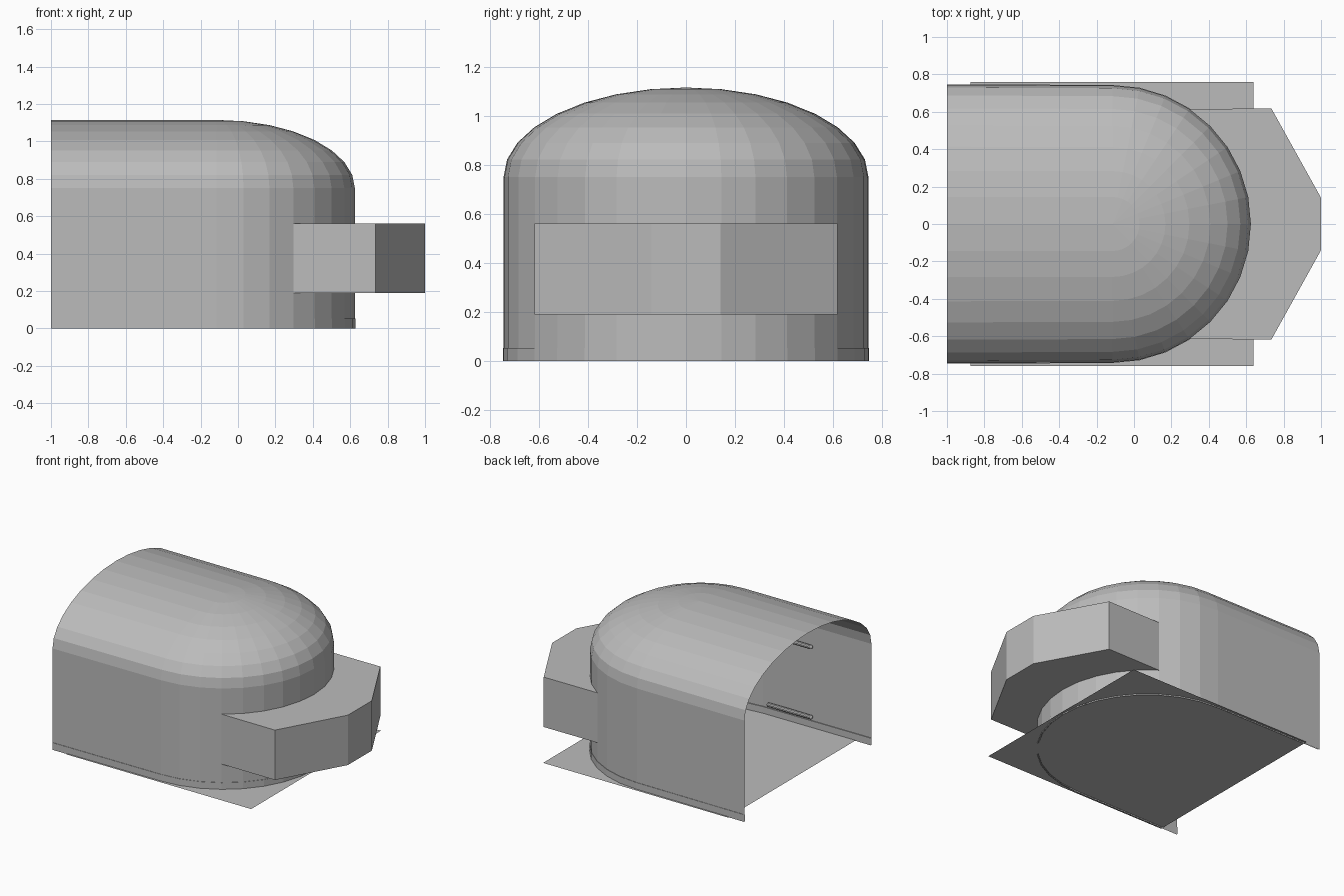
import bpy, bmesh, math

if "Cube" in bpy.data.objects:
    bpy.data.objects.remove(bpy.data.objects["Cube"])

grey = bpy.data.materials.new("plain grey")
grey.diffuse_color = (0.5, 0.5, 0.5, 1)
grey.use_nodes = True
grey.node_tree.nodes["Principled BSDF"].inputs["Base Color"].default_value = grey.diffuse_color

R, CX, WALL, RISE = 0.74, -0.115, 0.75, 0.365   # dome radius, centre, wall height, roof rise
STEP = math.radians(11.25)


def finish(name, bm):
    bmesh.ops.remove_doubles(bm, verts=bm.verts, dist=1e-5)
    bmesh.ops.recalc_face_normals(bm, faces=bm.faces)
    me = bpy.data.meshes.new(name)
    bm.to_mesh(me)
    bm.free()
    me.materials.append(grey)
    ob = bpy.data.objects.new(name, me)
    bpy.context.collection.objects.link(ob)
    return ob


def plan(r, flare=0.004):
    """U-shaped outline: open at x=-1, half circle at the other end."""
    arc = [(CX + r * math.cos(i * STEP), r * math.sin(i * STEP)) for i in range(-8, 9)]
    return [(-1, -r - flare)] + arc + [(-1, r + flare)]


def loft(name, rings):
    bm = bmesh.new()
    rows = [[bm.verts.new((x, y, z)) for x, y in pts] for pts, z in rings]
    for a, b in zip(rows, rows[1:]):
        for i in range(len(a) - 1):
            bm.faces.new((a[i], a[i + 1], b[i + 1], b[i]))
    bmesh.ops.dissolve_degenerate(bm, dist=1e-6, edges=bm.edges)
    return finish(name, bm)


# shell: straight walls, elliptical vault and domed end
rings = [(plan(R), 0)]
for k in range(9):
    t = k * STEP
    r = max(R * math.cos(t), 0)
    rings.append((plan(r, 0.004 * math.cos(t)), WALL + RISE * math.sin(t)))
loft("vaulted_shell", rings)

# thin skirting strips along the foot of the wall, outside and inside
for name, off in (("outer_skirting", 0.003), ("inner_skirting", -0.006)):
    loft(name, [(plan(R + off), 0), (plan(R + off), 0.053), (plan(R), 0.053)])

# bumper block wrapped around the domed end
bm = bmesh.new()
arc = [(CX + R * math.cos(i * STEP), R * math.sin(i * STEP)) for i in range(5, -6, -1)]
outline = [(0.735, -0.617), (1, -0.14), (1, 0.14), (0.735, 0.617)] + arc
face = bm.faces.new([bm.verts.new((x, y, 0.19)) for x, y in outline])
ext = bmesh.ops.extrude_face_region(bm, geom=[face], use_keep_orig=True)
bmesh.ops.translate(bm, vec=(0, 0, 0.37),
                    verts=[g for g in ext["geom"] if isinstance(g, bmesh.types.BMVert)])
finish("front_bumper", bm)

# flat floor sheet
bm = bmesh.new()
bm.faces.new([bm.verts.new((x, y, 0.004)) for x, y in
              ((-0.875, -0.76), (0.64, -0.76), (0.64, 0.76), (-0.875, 0.76))])
finish("floor_sheet", bm)

# slim round-ended rails on both inner walls
for side, s in (("left", -1), ("right", 1)):
    for level, z in (("low", 0.09), ("high", 0.61)):
        bm = bmesh.new()
        bmesh.ops.create_uvsphere(bm, u_segments=10, v_segments=8, radius=0.016)
        for v in bm.verts:
            if abs(v.co.z) > 1e-4:
                v.co.z += math.copysign(0.17, v.co.z)
            v.co = (v.co.z - 0.35, v.co.x + s * 0.715, v.co.y + z)
        finish(f"{side}_{level}_rail", bm)
